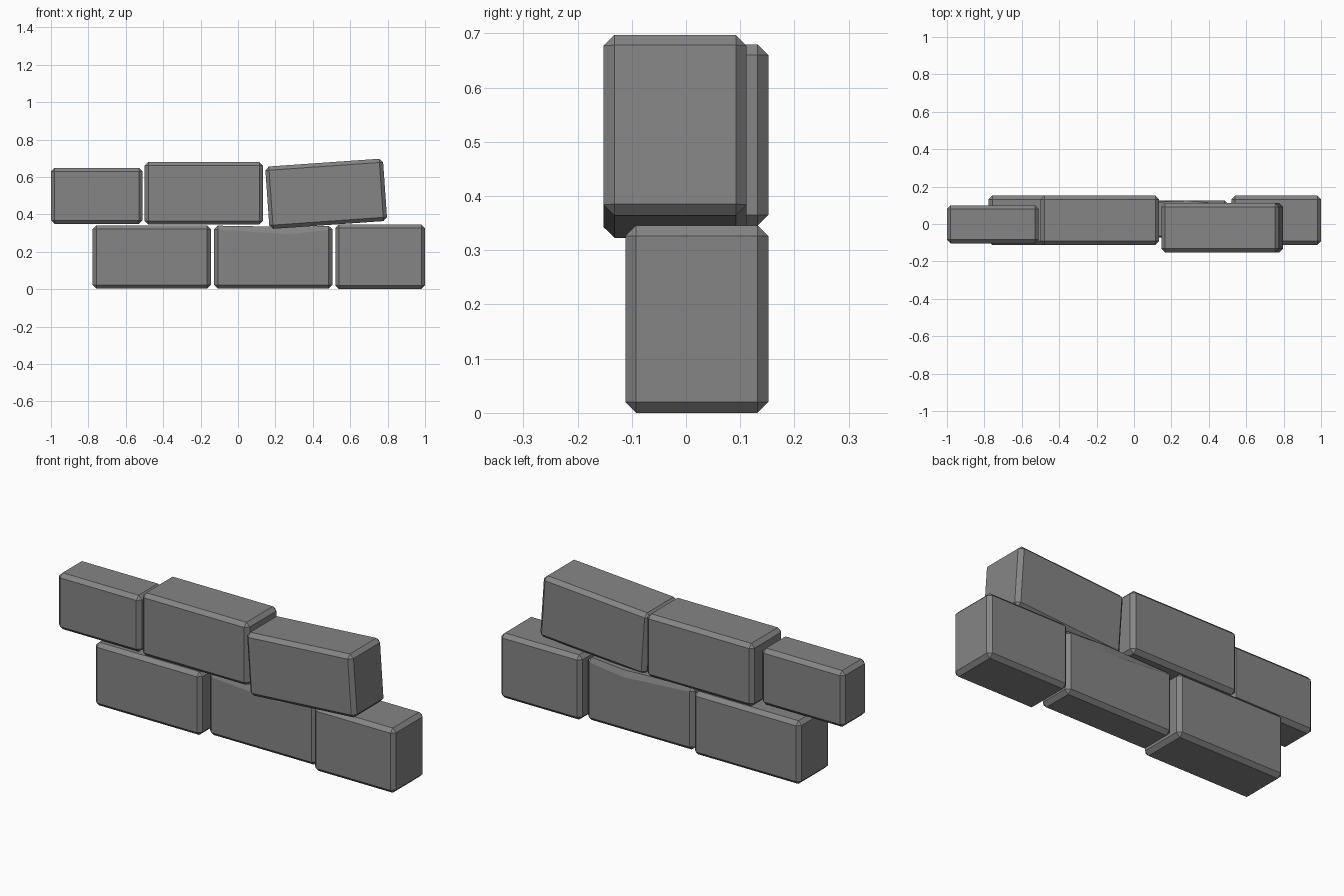
import bpy, bmesh, math
from mathutils import Vector

if "Cube" in bpy.data.objects:
    bpy.data.objects.remove(bpy.data.objects["Cube"])

stone = bpy.data.materials.new("stone_grey")
stone.diffuse_color = (0.235, 0.235, 0.235, 1)
stone.use_nodes = True
stone.node_tree.nodes["Principled BSDF"].inputs["Base Color"].default_value = stone.diffuse_color


def brick(name, x, y, z, tilt=0.0, dip=None):
    """Chamfered block between (min, max) ranges; dip = (x, depth) sags its top edge."""
    lo, hi = Vector((x[0], y[0], z[0])), Vector((x[1], y[1], z[1]))
    centre, size = (lo + hi) / 2, hi - lo
    bm = bmesh.new()
    bmesh.ops.create_cube(bm, size=1)
    bmesh.ops.scale(bm, vec=size, verts=bm.verts)

    # Sagging top: cut across the block and lower the new top vertices
    if dip:
        cx = dip[0] - centre.x
        bmesh.ops.bisect_plane(bm, geom=bm.verts[:] + bm.edges[:] + bm.faces[:],
                               plane_co=(cx, 0, 0), plane_no=(1, 0, 0))
        for v in bm.verts:
            if abs(v.co.x - cx) < 1e-4 and v.co.z > 0:
                v.co.z -= dip[1]

    # Single flat chamfer on the sharp edges only
    sharp = [e for e in bm.edges if e.calc_face_angle(0) > math.radians(30)]
    bmesh.ops.bevel(bm, geom=sharp, offset=0.02, segments=1, affect='EDGES')
    bmesh.ops.recalc_face_normals(bm, faces=bm.faces)
    mesh = bpy.data.meshes.new(name)
    bm.to_mesh(mesh)
    bm.free()
    mesh.materials.append(stone)
    ob = bpy.data.objects.new(name, mesh)
    ob.location = centre
    ob.rotation_euler.y = -math.radians(tilt)
    bpy.context.collection.objects.link(ob)
    return ob


# Lower course
brick("lower_brick_left", (-0.777, -0.145), (-0.112, 0.152), (0.003, 0.341))
brick("lower_brick_middle", (-0.128, 0.505), (-0.072, 0.125), (0.003, 0.341), dip=(0.28, 0.028))
brick("lower_brick_right", (0.52, 1.0), (-0.112, 0.152), (0.0, 0.346))

# Upper course
brick("upper_brick_left", (-1.0, -0.51), (-0.103, 0.1), (0.348, 0.649))
brick("upper_brick_middle", (-0.499, 0.134), (-0.112, 0.152), (0.345, 0.68))
brick("upper_brick_tilted", (0.156, 0.787), (-0.152, 0.112), (0.343, 0.677), tilt=4)
